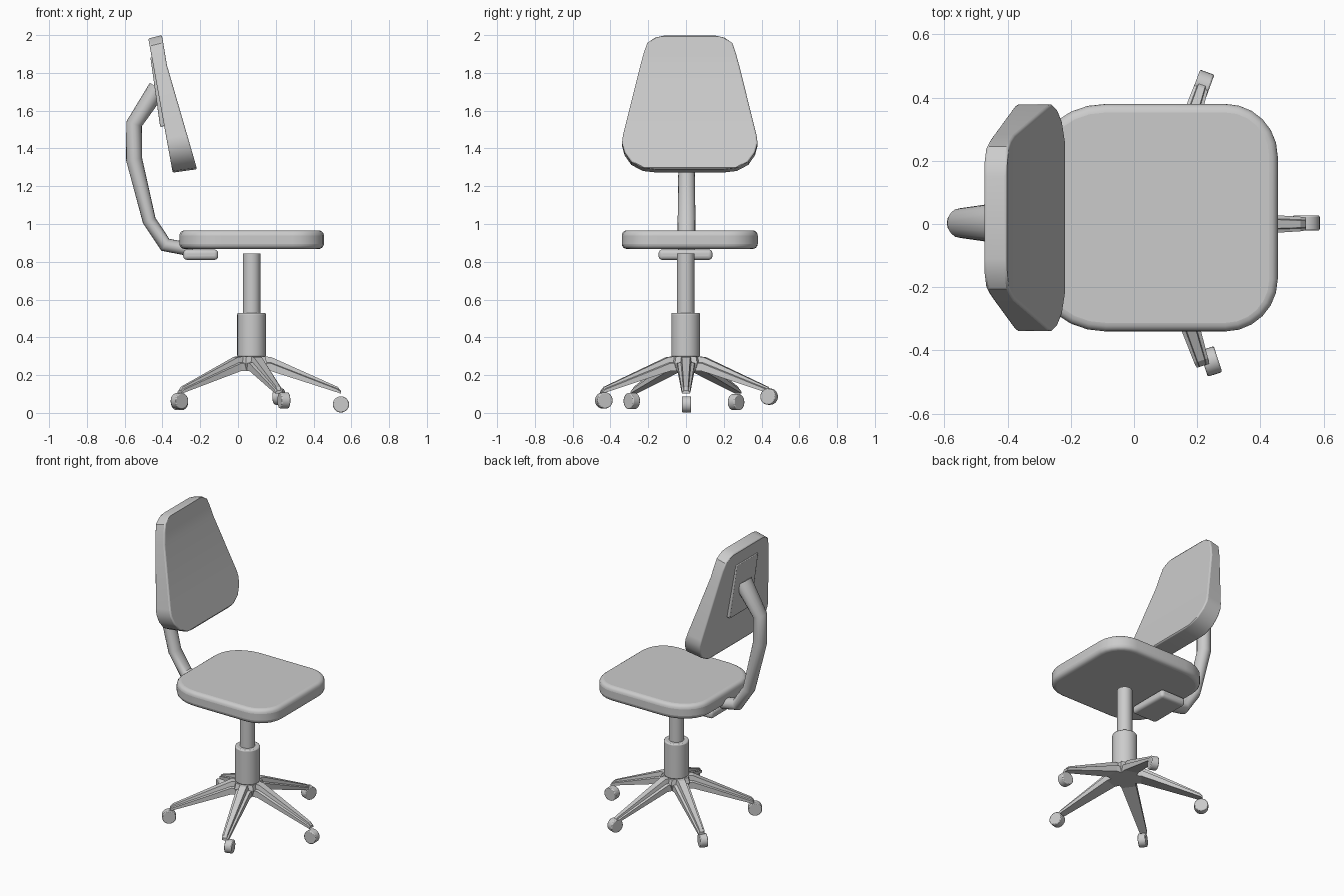
import bpy
import bmesh
from math import sin, cos, pi, radians
from mathutils import Vector, Matrix

if "Cube" in bpy.data.objects:
    bpy.data.objects.remove(bpy.data.objects["Cube"])


def build(name, verts, faces, bevel=0, segs=3, smooth=True, limit=40):
    me = bpy.data.meshes.new(name)
    me.from_pydata([tuple(v) for v in verts], [], faces)
    bm = bmesh.new()
    bm.from_mesh(me)
    bmesh.ops.recalc_face_normals(bm, faces=bm.faces)
    bm.to_mesh(me)
    bm.free()
    ob = bpy.data.objects.new(name, me)
    bpy.context.collection.objects.link(ob)
    if bevel:
        m = ob.modifiers.new("bevel", 'BEVEL')
        m.width, m.segments = bevel, segs
        m.limit_method, m.angle_limit = 'ANGLE', radians(limit)
    if smooth:
        bpy.ops.object.select_all(action='DESELECT')
        ob.select_set(True)
        bpy.context.view_layer.objects.active = ob
        bpy.ops.object.shade_smooth_by_angle(angle=radians(35))
    return ob


def loft(name, rings, **kw):
    """Skin a list of equal-length closed rings and cap both ends."""
    n = len(rings[0])
    verts = [v for r in rings for v in r]
    faces = [(k * n + i, k * n + (i + 1) % n, (k + 1) * n + (i + 1) % n, (k + 1) * n + i)
             for k in range(len(rings) - 1) for i in range(n)]
    faces += [tuple(range(n)), tuple(range(len(verts) - n, len(verts)))]
    return build(name, verts, faces, **kw)


def circle(center, u, v, a, b, n):
    return [center + u * a * cos(2 * pi * i / n) + v * b * sin(2 * pi * i / n) for i in range(n)]


X, Y, Z = Vector((1, 0, 0)), Vector((0, 1, 0)), Vector((0, 0, 1))
CX = 0.072  # column axis

# Seat: rounded slab, longer curves at the rear corners
outline = []
for cx, cy, rx, ry, a0 in ((0.29, 0.215, 0.165, 0.165, 0), (-0.09, 0.195, 0.22, 0.185, 90),
                           (-0.09, -0.155, 0.22, 0.185, 180), (0.29, -0.175, 0.165, 0.165, 270)):
    for k in range(7):
        a = radians(a0 + 15 * k)
        outline.append((cx + rx * cos(a), cy + ry * sin(a)))
loft("seat", [[(x, y, z) for x, y in outline] for z in (0.868, 0.966)], bevel=0.027, segs=4)

# Backrest: tapered rounded panel, tilted, thicker at the bottom
half = [(0.13, 2.0), (0.185, 1.988), (0.225, 1.96), (0.243, 1.91), (0.262, 1.84), (0.354, 1.47),
        (0.359, 1.43), (0.345, 1.38), (0.31, 1.33), (0.25, 1.298), (0.18, 1.29)]


def front_x(z):
    return -0.403 + (2 - z) * 0.17 if z > 1.84 else -0.376 + (1.84 - z) * 0.29


def back_x(z):
    return -0.475 + (2 - z) * 0.182


n = len(half)
verts = []
for fx, dz in ((front_x, 0), (back_x, -0.018)):
    for s in (1, -1):
        verts += [(fx(z), 0.02 + s * y, z + dz) for y, z in half]
faces = []
for i in range(n - 1):
    faces += [(i, i + 1, n + i + 1, n + i), (2 * n + i, 2 * n + i + 1, 3 * n + i + 1, 3 * n + i),
              (i, i + 1, 2 * n + i + 1, 2 * n + i), (n + i, n + i + 1, 3 * n + i + 1, 3 * n + i)]
faces += [(0, n, 3 * n, 2 * n), (n - 1, 2 * n - 1, 4 * n - 1, 3 * n - 1)]
build("backrest", verts, faces, bevel=0.014, segs=3, limit=50)

# Mounting plate behind the backrest
plate = [(-0.464, 1.884), (-0.412, 1.513), (-0.385, 1.52), (-0.44, 1.88)]
loft("back_plate", [[(x, y, z) for x, z in plate] for y in (-0.105, 0.125)], bevel=0.006, segs=2)

# Bent support arm: elliptical sections along a path (x, z, in-plane half, y half)
path = [(-0.24, 0.862, 0.035, 0.045), (-0.385, 0.89, 0.038, 0.047), (-0.47, 1.018, 0.036, 0.047),
        (-0.55, 1.343, 0.043, 0.043), (-0.55, 1.53, 0.043, 0.047), (-0.425, 1.72, 0.05, 0.065)]
pts = [Vector((p[0], 0.003, p[1])) for p in path]
rings = []
for i, p in enumerate(path):
    d1 = (pts[i] - pts[max(i - 1, 0)]).normalized()
    d2 = (pts[min(i + 1, len(pts) - 1)] - pts[i]).normalized()
    side = (d1 + d2).normalized().cross(Y)
    rings.append(circle(pts[i], side, Y, p[2], p[3], 16))
loft("support_arm", rings)

# Bracket under the seat
box = [(-0.29, -0.145), (-0.105, -0.145), (-0.105, 0.14), (-0.29, 0.14)]
loft("seat_bracket", [[(x, y, z) for x, y in box] for z in (0.81, 0.865)], bevel=0.02, segs=4)

# Telescopic column
for name, r, z0, z1, bev in (("column_sleeve", 0.076, 0.295, 0.53, 0.008),
                             ("column_rod", 0.046, 0.5, 0.845, 0)):
    loft(name, [circle(Vector((CX, -0.002, z)), X, Y, r, r, 32) for z in (z0, z1)], bevel=bev, segs=2)

# Star base: pentagonal hub and five tapering legs
loft("base_hub", [[(CX + r * cos(radians(36 + 72 * i)), r * sin(radians(36 + 72 * i)), z)
                   for i in range(5)] for r, z in ((0.085, 0.222), (0.1, 0.265), (0.09, 0.298))],
     smooth=False)
for i in range(5):
    turn = Matrix.Translation((CX, 0, 0)) @ Matrix.Rotation(radians(72 * i), 4, 'Z')
    rings = []
    for r, w, zb, zt in ((0.03, 0.055, 0.222, 0.298), (0.1, 0.045, 0.222, 0.297),
                         (0.455, 0.023, 0.108, 0.138), (0.472, 0.02, 0.102, 0.118)):
        zm = zb + (zt - zb) * 0.55
        ring = [(-w, zb), (w, zb), (w, zm), (w * 0.6, zm + 0.004), (w * 0.5, zt),
                (-w * 0.5, zt), (-w * 0.6, zm + 0.004), (-w, zm)]
        rings.append([turn @ Vector((r, y, z)) for y, z in ring])
    loft(f"base_leg_{i + 1}", rings, smooth=False)

# Caster wheels, each rolling along its leg
for i, (x, y, z, a) in enumerate(((0.545, 0.003, 0.045, 0), (0.217, 0.44, 0.086, 70),
                                  (-0.31, 0.265, 0.057, 140), (-0.31, -0.287, 0.063, 218),
                                  (0.243, -0.435, 0.066, 288))):
    fwd = Vector((cos(radians(a)), sin(radians(a)), 0))
    axis = Z.cross(fwd)
    c = Vector((x, y, z))
    loft(f"caster_{i + 1}", [circle(c + axis * s, fwd, Z, 0.043, 0.043, 24) for s in (-0.024, 0.024)],
         bevel=0.005, segs=2)
